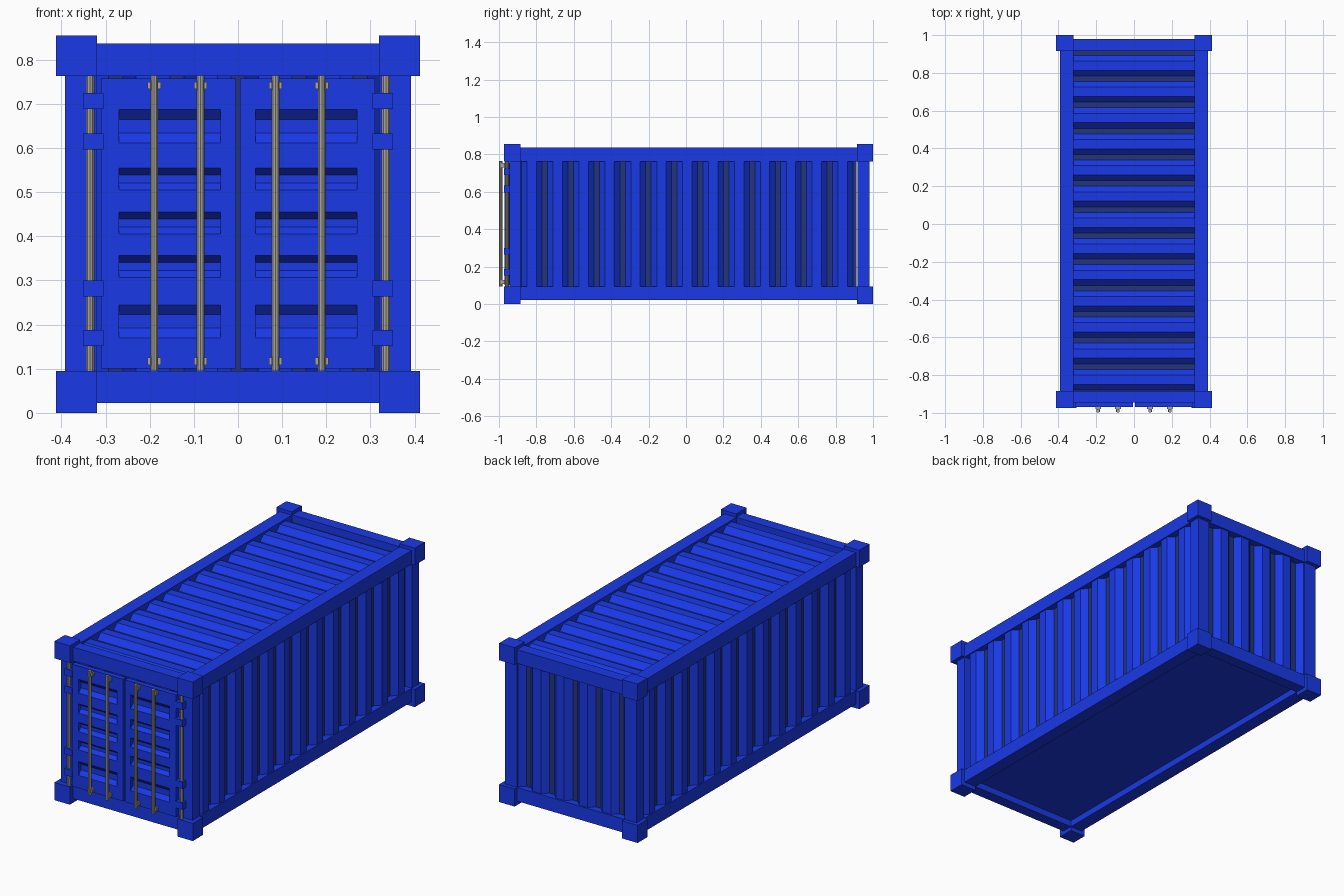
import bpy, bmesh, math
from mathutils import Vector

if "Cube" in bpy.data.objects:
    bpy.data.objects.remove(bpy.data.objects["Cube"])


def material(name, rgb):
    m = bpy.data.materials.new(name)
    m.diffuse_color = (*rgb, 1)
    m.use_nodes = True
    m.node_tree.nodes["Principled BSDF"].inputs["Base Color"].default_value = m.diffuse_color
    return m


BLUE = material("container blue", (0.010, 0.041, 0.80))
NAVY = material("groove navy", (0.016, 0.036, 0.21))
STEEL = material("bare steel", (0.40, 0.38, 0.34))


def finish(name, bm, *mats):
    bmesh.ops.recalc_face_normals(bm, faces=bm.faces)
    me = bpy.data.meshes.new(name)
    bm.to_mesh(me)
    bm.free()
    for m in mats:
        me.materials.append(m)
    ob = bpy.data.objects.new(name, me)
    bpy.context.collection.objects.link(ob)
    return ob


def add_box(bm, x, y, z):
    vs = bmesh.ops.create_cube(bm, size=1)["verts"]
    for v in vs:
        v.co = Vector([r[0] if c < 0 else r[1] for c, r in zip(v.co, (x, y, z))])


def box(name, x, y, z, mat=BLUE):
    bm = bmesh.new()
    add_box(bm, x, y, z)
    return finish(name, bm, mat)


def span(s, a, b):
    """Range a..b mirrored when s is -1."""
    return tuple(sorted((s * a, s * b)))


def rod(name, x, y, z0, z1, r):
    bm = bmesh.new()
    bmesh.ops.create_cone(bm, cap_ends=True, segments=10, radius1=r, radius2=r, depth=z1 - z0)
    bmesh.ops.translate(bm, verts=bm.verts, vec=(x, y, (z0 + z1) / 2))
    return finish(name, bm, STEEL)


def corrugated(name, u0, u1, ridges, to_a, to_b, end_depth=0.0, slope=0.03, flat=0.048, depth=0.03):
    """Trapezoid sheet: profile (u, depth) swept between two edges, navy in the grooves."""
    pts = []
    for r in ridges:
        pts += [(r - slope, 0), (r, depth), (r + flat, depth), (r + flat + slope, 0)]
    pts = [(u0, end_depth)] + [p for p in pts if u0 < p[0] < u1] + [(u1, end_depth)]
    bm = bmesh.new()
    a = [bm.verts.new(to_a(*p)) for p in pts]
    b = [bm.verts.new(to_b(*p)) for p in pts]
    for i in range(len(pts) - 1):
        f = bm.faces.new((a[i], a[i + 1], b[i + 1], b[i]))
        f.material_index = 1 if pts[i][1] == pts[i + 1][1] == 0 else 0
    ob = finish(name, bm, BLUE, NAVY)
    mod = ob.modifiers.new("thickness", "SOLIDIFY")
    mod.thickness = 0.004
    mod.offset = 0


LOW, HIGH = (0.022, 0.095), (0.763, 0.837)
FRONT, BACK = (-0.945, -0.885), (0.918, 0.98)

# Frame: corner blocks, posts, rails and end beams
for s, side in ((-1, "left"), (1, "right")):
    for yr, cy, end in ((FRONT, (-0.973, -0.885), "front"), (BACK, (0.915, 1.0), "back")):
        box(f"corner_block_{end}_{side}_bottom", span(s, 0.32, 0.412), cy, (0, 0.095))
        box(f"corner_block_{end}_{side}_top", span(s, 0.32, 0.412), cy, (0.763, 0.855))
        box(f"post_{end}_{side}", span(s, 0.32, 0.392), yr, (0.095, 0.763))
    for zr, lvl in ((LOW, "bottom"), (HIGH, "top")):
        box(f"side_rail_{side}_{lvl}", span(s, 0.32, 0.392), (-0.885, 0.918), zr)
for yr, end in ((FRONT, "front"), (BACK, "back")):
    for zr, lvl in ((LOW, "bottom"), (HIGH, "top")):
        box(f"end_beam_{end}_{lvl}", (-0.32, 0.32), yr, zr)

# Floor
box("floor", (-0.32, 0.32), (-0.885, 0.918), (0.057, 0.07))

# Corrugated side walls, roof and back wall
PITCH = 0.1385
ridges = [-0.848 + PITCH * k for k in range(13)]
for s, side in ((-1, "left"), (1, "right")):
    corrugated(f"side_wall_{side}", -0.885, 0.912, ridges,
               lambda u, d: (s * (0.354 + d), u, 0.09),
               lambda u, d: (s * (0.354 + d), u, 0.77))
corrugated("roof", -0.89, 0.92, ridges,
           lambda u, d: (-0.322, u, 0.795 + d), lambda u, d: (0.322, u, 0.795 + d))
corrugated("back_wall", -0.324, 0.324, [PITCH * (k + 0.5) - 0.024 for k in range(-3, 3)],
           lambda u, d: (u, 0.94 + d, 0.095), lambda u, d: (u, 0.94 + d, 0.77), end_depth=0.03)

# Doors: stiles plus a middle strip whose profile has sloped recesses
RECESSES = [(0.17, 0.245, 0.022), (0.307, 0.357, 0.016), (0.405, 0.455, 0.016),
            (0.505, 0.555, 0.016), (0.612, 0.687, 0.022)]
DY, DB, DZ = -0.97, -0.943, (0.101, 0.758)
for s, side in ((-1, "left"), (1, "right")):
    bm = bmesh.new()
    add_box(bm, span(s, 0.005, 0.04), (DY, DB), DZ)
    add_box(bm, span(s, 0.27, 0.31), (DY, DB), DZ)
    prof = [(DY, DZ[0])]
    for lo, hi, t in RECESSES:
        prof += [(DY, lo), (DY + 0.02, lo + t), (DY + 0.02, hi - t), (DY, hi)]
    prof += [(DY, DZ[1]), (DB, DZ[1]), (DB, DZ[0])]
    face = bm.faces.new([bm.verts.new((s * 0.04, y, z)) for y, z in prof])
    ext = bmesh.ops.extrude_face_region(bm, geom=[face], use_keep_orig=True)
    for v in ext["geom"]:
        if isinstance(v, bmesh.types.BMVert):
            v.co.x = s * 0.27
    finish(f"door_{side}", bm, BLUE)

    # Hinge pin and hinges
    rod(f"hinge_pin_{side}", s * 0.335, -0.957, 0.095, 0.763, 0.01)
    for i, z in enumerate((0.17, 0.282, 0.615, 0.707)):
        box(f"hinge_{side}_{i}", span(s, 0.305, 0.351), (-0.974, -0.945), (z - 0.018, z + 0.018))

    # Locking rods with brackets
    for i, x in enumerate((0.085, 0.19)):
        rod(f"lock_rod_{side}_{i}", s * x, -0.99, 0.095, 0.764, 0.009)
        for z in (0.117, 0.742):
            box(f"rod_bracket_{side}_{i}", (s * x - 0.015, s * x + 0.015), (-0.979, -0.968),
                (z - 0.008, z + 0.008), STEEL)
            box(f"rod_clamp_{side}_{i}", (s * x - 0.009, s * x + 0.009), (-0.994, -0.97),
                (z - 0.011, z + 0.011), STEEL)
